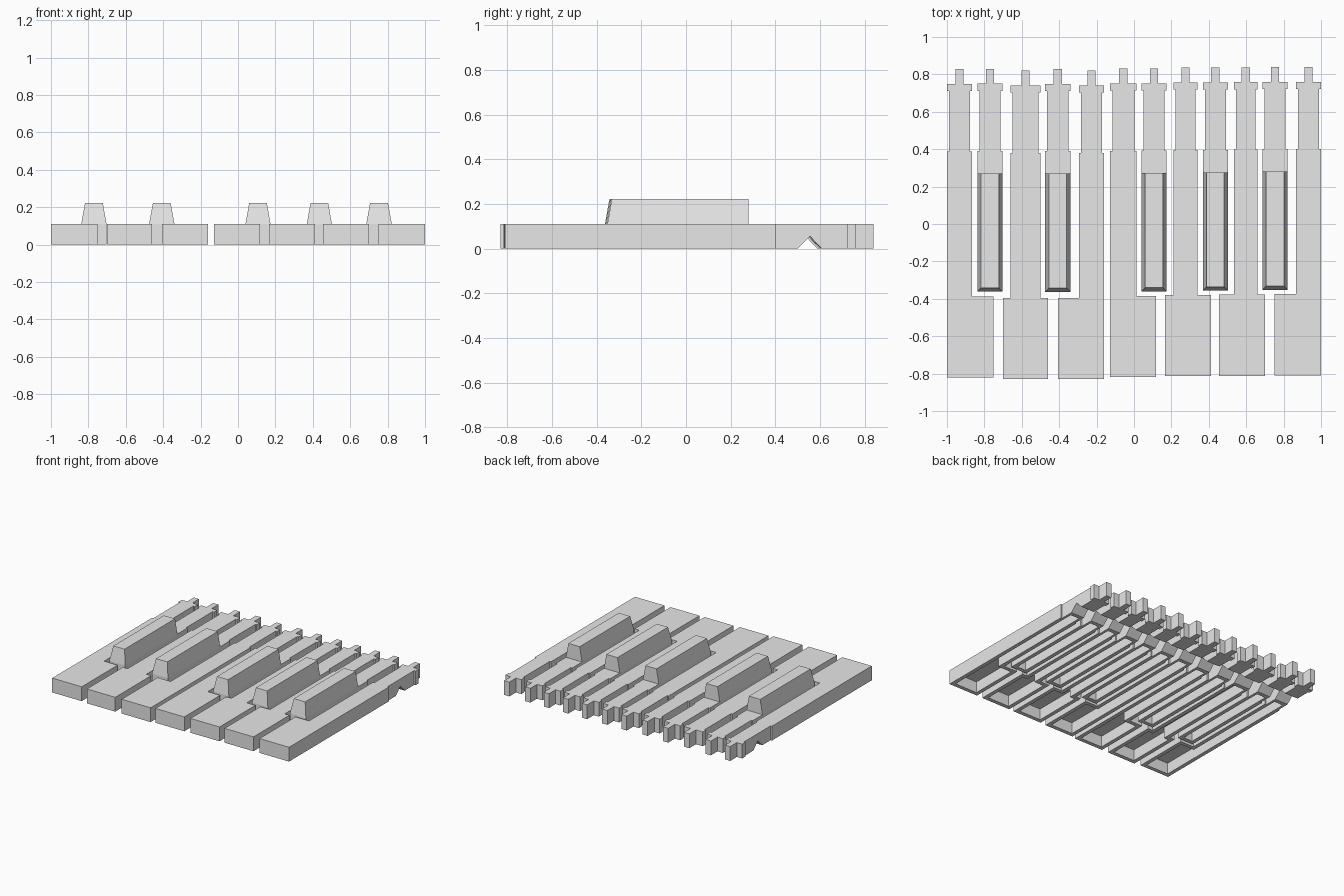
import bpy, bmesh

if "Cube" in bpy.data.objects:
    bpy.data.objects.remove(bpy.data.objects["Cube"])

grey = bpy.data.materials.new("light_grey")
grey.diffuse_color = (0.8, 0.8, 0.8, 1)
grey.use_nodes = True
grey.node_tree.nodes["Principled BSDF"].inputs["Base Color"].default_value = grey.diffuse_color

H = 0.11          # height of the key bodies
WALL = 0.03       # thickness of the hollow walls
HEAD, STEM, NECK, COLLAR, BACK, PIN = -0.81, -0.375, 0.40, 0.722, 0.76, 0.84


def new_object(name, bm):
    bmesh.ops.recalc_face_normals(bm, faces=bm.faces)
    me = bpy.data.meshes.new(name)
    bm.to_mesh(me)
    bm.free()
    me.materials.append(grey)
    ob = bpy.data.objects.new(name, me)
    bpy.context.collection.objects.link(ob)
    return ob


def prism(name, base, offset):
    """Extrude a polygon of 3D points along an offset."""
    bm = bmesh.new()
    face = bm.faces.new([bm.verts.new(p) for p in base])
    ext = bmesh.ops.extrude_face_region(bm, geom=[face])["geom"]
    verts = [v for v in ext if isinstance(v, bmesh.types.BMVert)]
    bmesh.ops.translate(bm, vec=offset, verts=verts)
    return new_object(name, bm)


def cut(ob, cutter):
    mod = ob.modifiers.new("cut", 'BOOLEAN')
    mod.operation = 'DIFFERENCE'
    mod.solver = 'EXACT'
    mod.object = cutter
    bpy.context.view_layer.update()
    dg = bpy.context.evaluated_depsgraph_get()
    me = bpy.data.meshes.new_from_object(ob.evaluated_get(dg))
    ob.modifiers.clear()
    ob.data = me
    bpy.data.objects.remove(cutter)


def key_body(name, s0, s1, dy, head=None, front=STEM):
    """Hollow key with an optional wide head, narrowed neck, collar and rear pin."""
    n = 0.011
    c = (s0 + s1) / 2
    right = [(s1, front), (s1, NECK), (s1 - n, NECK), (s1 - n, COLLAR),
             (s1, COLLAR), (s1, BACK), (c + 0.022, BACK), (c + 0.022, PIN)]
    left = [(2 * c - x, y) for x, y in reversed(right)]
    pts = right + left
    i0, i1 = s0 + WALL, s1 - WALL
    hollow = [(i1, front + WALL), (i1, 0.47), (i0, 0.47), (i0, front + WALL)]
    if head:
        h0, h1 = head
        # drop a head corner where the head side runs flush with the stem
        ring = [(h0, front), (h0, HEAD), (h1, HEAD), (h1, front)]
        if h0 == s0:
            ring.pop(0)
            pts.pop()
        if h1 == s1:
            ring.pop()
            pts.pop(0)
        pts = pts + ring
        g0, g1, yb = h0 + WALL, h1 - WALL, front - WALL
        hollow = [(i1, 0.47), (i0, 0.47)]
        hollow += [(i0, yb), (g0, yb)] if h0 != s0 else []
        hollow += [(g0, HEAD + WALL), (g1, HEAD + WALL)]
        hollow += [(g1, yb), (i1, yb)] if h1 != s1 else []
    ob = prism(name, [(x, y + dy, 0) for x, y in pts], (0, 0, H))
    # hollow underside
    cut(ob, prism("hollow", [(x, y + dy, -0.05) for x, y in hollow], (0, 0, 0.135)))
    # pivot notch across the underside
    notch = [(0.45, -0.05), (0.555, 0.055), (0.655, -0.05)]
    cut(ob, prism("notch", [(s0 - 0.1, y + dy, z) for y, z in notch],
                  (s1 - s0 + 0.2, 0, 0)))
    return ob


def raised_cap(name, x0, x1, dy):
    """Tapered block on a narrow key, with a sloping front and upright back."""
    y0, y1, top = -0.352 + dy, 0.28 + dy, 0.222
    ix, iy = 0.02, 0.02
    bm = bmesh.new()
    lo = [bm.verts.new(p) for p in
          [(x0, y0, H), (x1, y0, H), (x1, y1, H), (x0, y1, H)]]
    hi = [bm.verts.new(p) for p in
          [(x0 + ix, y0 + iy, top), (x1 - ix, y0 + iy, top),
           (x1 - ix, y1, top), (x0 + ix, y1, top)]]
    bm.faces.new(hi)
    for i in range(4):
        j = (i + 1) % 4
        bm.faces.new((lo[i], lo[j], hi[j], hi[i]))
    return new_object(name, bm)


# wide keys: head left, head right, stem left, stem right, shift in y
wide = [(-1.0, -0.75, -1.0, -0.865, -0.012),
        (-0.70, -0.46, -0.66, -0.50, -0.02),
        (-0.405, -0.16, -0.295, -0.16, -0.02),
        (-0.127, 0.118, -0.127, 0.013, -0.009),
        (0.167, 0.413, 0.21, 0.34, -0.004),
        (0.455, 0.70, 0.535, 0.66, -0.002),
        (0.75, 1.0, 0.865, 1.0, 0.0)]
for i, (h0, h1, s0, s1, dy) in enumerate(wide):
    key_body(f"wide_key_{i + 1}", s0, s1, dy, head=(h0, h1))

# narrow keys: left, right, shift in y
narrow = [(-0.838, -0.703, -0.01), (-0.475, -0.34, -0.011), (0.04, 0.174, -0.008),
          (0.368, 0.502, -0.004), (0.686, 0.822, 0.0)]
for i, (x0, x1, dy) in enumerate(narrow):
    key_body(f"narrow_key_{i + 1}", x0, x1, dy, front=-0.352)
    raised_cap(f"narrow_key_cap_{i + 1}", x0, x1, dy)
